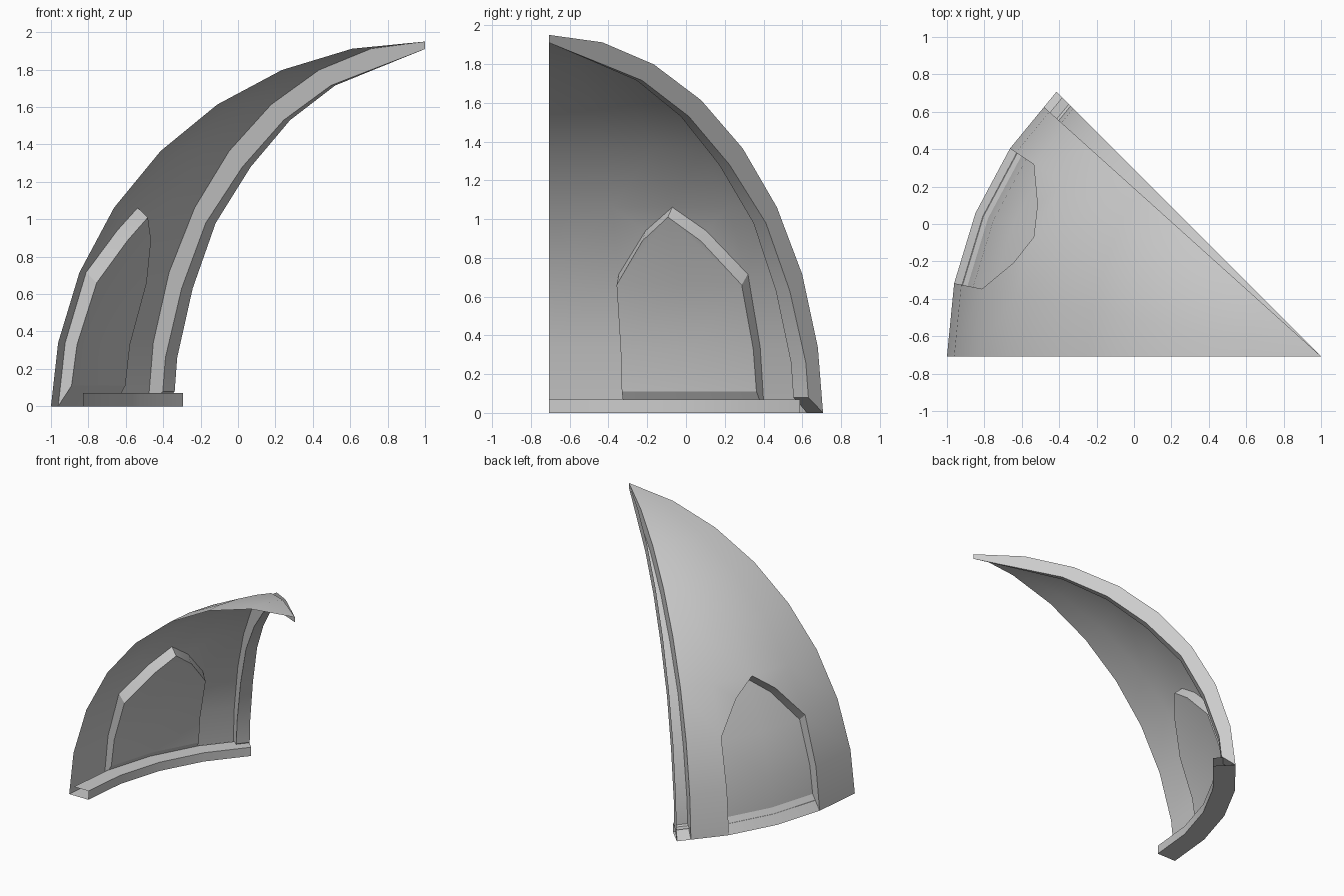
import bpy, bmesh, math

if "Cube" in bpy.data.objects:
    bpy.data.objects.remove(bpy.data.objects["Cube"])

# Dome wedge: 45 degrees of a 32-sided dome around a vertical axis
AX, AY = 1.0, -math.sqrt(0.5)
STEP = math.radians(11.25)
OUTER = [(2 * math.cos(k * STEP), 2 * math.sin(k * STEP) - 0.05 if k else 0) for k in range(9)]
PANEL = [(1.927, .11), (1.897, .33), (1.79, .66), (1.604, 1.01)]
CHANNEL = [(1.893, .08), (1.874, .26), (1.757, .63), (1.583, .98), (1.318, 1.28),
           (1.02, 1.53), (.68, 1.715), (.34, 1.813), (0, 1.91)]
RIB = 3.73  # column where the edge channel begins


def lerp(a, b, t):
    return tuple(p + (q - p) * t for p, q in zip(a, b))


def ring(u, r, z):
    # point on the faceted circle, u counts columns from the left edge
    def col(i):
        a = math.pi - i * STEP
        return (AX + r * math.cos(a), AY + r * math.sin(a), z)
    i = min(int(u), 3)
    return lerp(col(i), col(i + 1), u - i)


def pt(prof, u, v):
    j = min(int(v), len(prof) - 2)
    return ring(u, *lerp(prof[j], prof[j + 1], v - j))


def build(name, faces):
    bm = bmesh.new()
    for f in faces:
        bm.faces.new([bm.verts.new(p) for p in f])
    bmesh.ops.remove_doubles(bm, verts=bm.verts, dist=1e-4)
    bmesh.ops.dissolve_degenerate(bm, edges=bm.edges, dist=1e-5)
    bmesh.ops.recalc_face_normals(bm, faces=bm.faces)
    me = bpy.data.meshes.new(name)
    bm.to_mesh(me)
    bm.free()
    ob = bpy.data.objects.new(name, me)
    bpy.context.collection.objects.link(ob)
    bpy.ops.object.select_all(action='DESELECT')
    ob.select_set(True)
    bpy.context.view_layer.objects.active = ob
    bpy.ops.object.shade_smooth_by_angle(angle=math.radians(25))
    return ob


def poly(prof, uv):
    return [pt(prof, u, v) for u, v in uv]


def cell(prof, u0, u1, j):
    return poly(prof, [(u0, j), (u1, j), (u1, j + 1), (u0, j + 1)])


# Outer shell with an arch-shaped opening in the lower middle
cols = [0, 1, 2, 3, RIB]
shell = []
for a, b in zip(cols, cols[1:]):
    for j in range(8):
        if not (a in (1, 2) and j < 3):
            shell.append(cell(OUTER, a, b, j))
for s in (1, 3):
    m = (s + 2) / 2
    shell.append(poly(OUTER, [(s, 2), (m, 2.65), (s, 3)]))
    shell.append(poly(OUTER, [(m, 2.65), (2, 3), (s, 3)]))
build("dome_shell", shell)

# Sunken arch panel with its surrounding walls
arch = [cell(PANEL, a, a + 1, j) for a in (1, 2) for j in (0, 1)]
for s in (1, 3):
    arch.append(poly(PANEL, [(s, 2), (2, 2), (2, 3), ((s + 2) / 2, 2.65)]))
path = [(1, 0), (1, 1), (1, 2), (1.5, 2.65), (2, 3), (2.5, 2.65), (3, 2), (3, 1), (3, 0), (2, 0)]
for p, q in zip(path, path[1:] + path[:1]):
    arch.append(poly(OUTER, [p, q]) + poly(PANEL, [q, p]))
build("arch_panel", arch)

# Channel running up the back edge: two side walls, floor and sill
channel = [poly(OUTER, [(RIB, 0), (4, 0)]) + poly(CHANNEL, [(4, 0), (RIB, 0)])]
for j in range(8):
    channel.append(cell(CHANNEL, RIB, 4, j))
    for u in (RIB, 4):
        channel.append(poly(OUTER, [(u, j), (u, j + 1)]) + poly(CHANNEL, [(u, j + 1), (u, j)]))
build("edge_channel", channel)

# Base ledge: top, inner face and underside, open at both ends
section = [(1.957, .07), (1.83, .07), (1.83, 0), (2, 0)]
ledge = []
for i in range(4):
    for p, q in zip(section, section[1:]):
        ledge.append([ring(i, *p), ring(i + 1, *p), ring(i + 1, *q), ring(i, *q)])
build("base_ledge", ledge)
